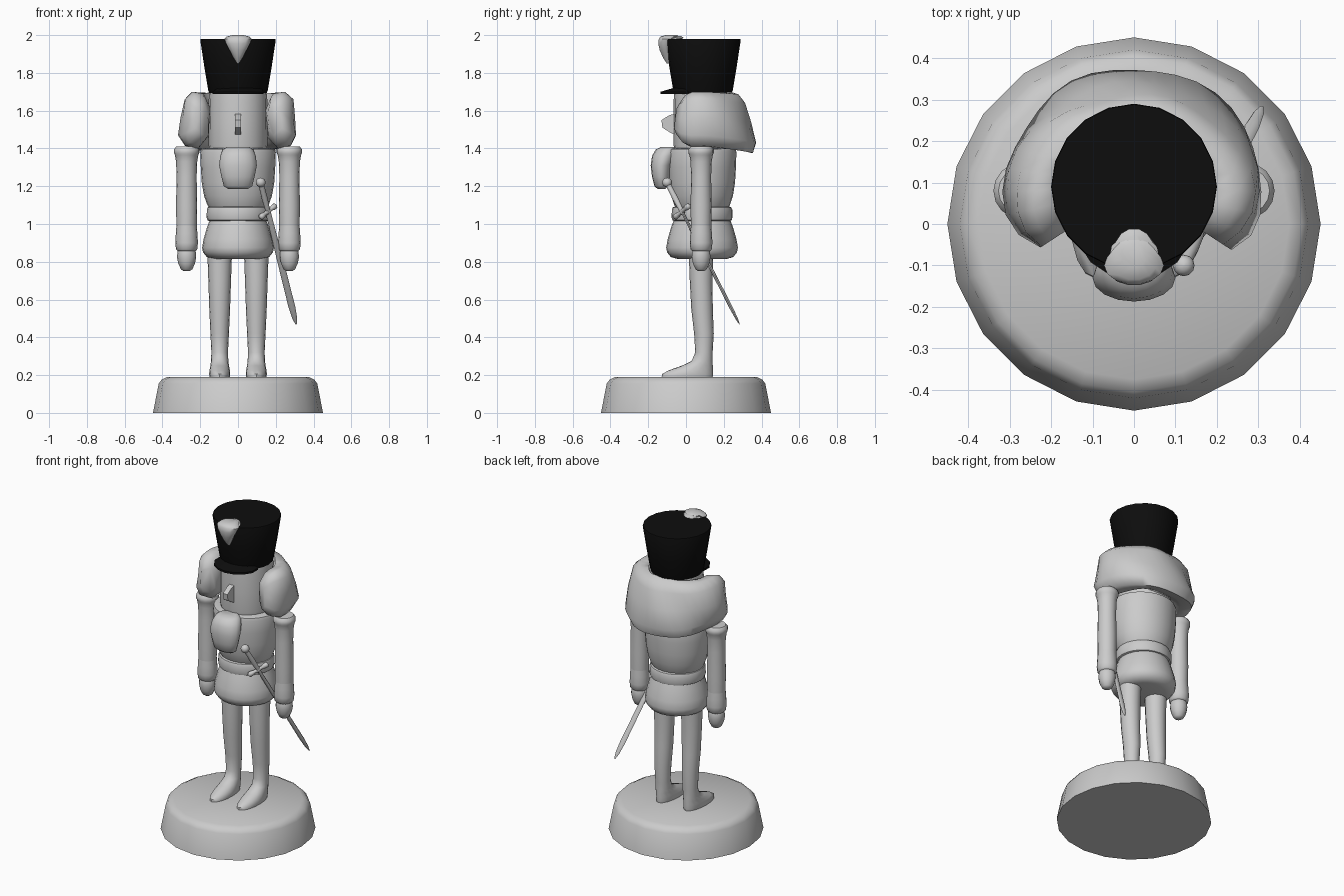
import bpy, bmesh, math
from mathutils import Vector


def material(name, v):
    m = bpy.data.materials.new(name)
    m.diffuse_color = (v, v, v, 1)
    return m


GREY = material("pale grey", 0.6)
BLACK = material("black", 0.004)
CY = 0.085  # body axis


def skin(name, rings, mat=GREY, angle=50):
    """Skin a list of equal-sized point rings and cap both ends."""
    bm = bmesh.new()
    vs = [[bm.verts.new(p) for p in ring] for ring in rings]
    n = len(vs[0])
    for a, b in zip(vs, vs[1:]):
        for i in range(n):
            j = (i + 1) % n
            bm.faces.new((a[i], a[j], b[j], b[i]))
    bm.faces.new(vs[0][::-1])
    bm.faces.new(vs[-1])
    bmesh.ops.recalc_face_normals(bm, faces=bm.faces)
    me = bpy.data.meshes.new(name)
    bm.to_mesh(me)
    bm.free()
    me.materials.append(mat)
    ob = bpy.data.objects.new(name, me)
    bpy.context.collection.objects.link(ob)
    bpy.ops.object.select_all(action='DESELECT')
    ob.select_set(True)
    bpy.context.view_layer.objects.active = ob
    bpy.ops.object.shade_smooth_by_angle(angle=math.radians(angle))
    return ob


def oval(c, rx, ry, n, u=Vector((1, 0, 0)), v=Vector((0, 1, 0))):
    return [Vector(c) + u * rx * math.cos(math.tau * i / n) + v * ry * math.sin(math.tau * i / n)
            for i in range(n)]


def stack(name, rows, n=20, mat=GREY, angle=50):
    """Horizontal ovals, each given as (x, y, z, rx, ry)."""
    return skin(name, [oval((x, y, z), rx, ry, n) for x, y, z, rx, ry in rows], mat, angle)


def lathe(name, profile, x=0, y=CY, n=20, mat=GREY, squash=1.0, angle=50):
    return stack(name, [(x, y, z, r, r * squash) for r, z in profile], n, mat, angle)


def rod(name, p, q, profile, n=10, flat=1.0, side=Vector((1, 0, 0))):
    """Tapered rod from p to q; profile is (fraction along, radius)."""
    p, q = Vector(p), Vector(q)
    d = (q - p).normalized()
    u = (side - d * side.dot(d)).normalized()
    v = d.cross(u)
    return skin(name, [oval(p.lerp(q, t), r, r * flat, n, u, v) for t, r in profile])


# Round stand
lathe("stand", [(0.45, 0), (0.42, 0.155), (0.405, 0.175), (0.375, 0.19)], y=0, angle=89)

# Skirt, belt, torso, head
lathe("skirt", [(0.13, 0.815), (0.165, 0.825), (0.185, 0.85), (0.19, 0.875), (0.182, 0.92),
                (0.165, 0.98), (0.15, 1.02)], n=24)
lathe("belt", [(0.15, 1.015), (0.162, 1.02), (0.166, 1.035), (0.165, 1.075), (0.16, 1.088),
               (0.148, 1.092)], n=24, squash=0.97)
lathe("torso", [(0.15, 1.08), (0.162, 1.1), (0.18, 1.15), (0.192, 1.22), (0.197, 1.3),
                (0.2, 1.38), (0.195, 1.396), (0.17, 1.402)], n=24, squash=0.91)
lathe("head", [(0.152, 1.395), (0.156, 1.42), (0.155, 1.54), (0.155, 1.66), (0.15, 1.71)], y=0.09)

# Nose wedge
skin("nose", [[(x, -0.04, 1.46), (x, -0.085, 1.485), (x, -0.125, 1.51), (x, -0.13, 1.55),
               (x, -0.09, 1.575), (x, -0.04, 1.59)] for x in (-0.016, 0.016)])

# Beard
stack("beard", [(0, -0.13, 1.185, 0.05, 0.02), (0, -0.13, 1.2, 0.075, 0.037),
                (0, -0.13, 1.25, 0.088, 0.05), (0, -0.13, 1.31, 0.1, 0.057),
                (0, -0.115, 1.36, 0.094, 0.065), (0, -0.1, 1.395, 0.08, 0.06),
                (0, -0.09, 1.408, 0.06, 0.04)], 16)

# Hair wrapping from one cheek round the back to the other
SIDE = [(0.155, 1.61), (0.185, 1.69), (0.245, 1.7), (0.288, 1.66), (0.305, 1.56),
        (0.312, 1.47), (0.28, 1.415), (0.21, 1.4), (0.16, 1.46)]
BACK = [(0.13, 1.62), (0.15, 1.7), (0.19, 1.685), (0.22, 1.64), (0.25, 1.54),
        (0.287, 1.43), (0.268, 1.375), (0.21, 1.395), (0.15, 1.42)]
rings = []
for k in range(25):
    deg = -33 + 246 * k / 24
    a = math.radians(deg)
    t = max(0, math.sin(a)) ** 1.2
    edge = min(k, 24 - k)
    shrink = (0.55, 0.88)[edge] if edge < 2 else 1
    ring = []
    for (r0, z0), (r1, z1) in zip(SIDE, BACK):
        r, z = r0 + (r1 - r0) * t, z0 + (z1 - z0) * t
        r, z = 0.23 + (r - 0.23) * shrink, 1.555 + (z - 1.555) * shrink
        r += 0.006 * math.sin(5 * a + 20 * z)
        ring.append((r * math.cos(a), 0.09 + r * math.sin(a), z))
    rings.append(ring)
skin("hair", rings, angle=70)

# Tall hat, peak and plume
lathe("hat", [(0.15, 1.69), (0.157, 1.705), (0.178, 1.83), (0.2, 1.975), (0.198, 1.98)],
      y=0.09, mat=BLACK)
peak = []
for k in range(9):
    a = math.radians(-150 + 120 * k / 8)
    reach = 0.155 + 0.07 * math.sin(math.pi * k / 8) ** 0.7
    peak.append([(r * math.cos(a), 0.09 + r * math.sin(a), z)
                 for r, z in ((0.14, 1.695), (reach, 1.688), (reach, 1.7), (0.14, 1.725))])
skin("hat_peak", peak, BLACK)
stack("plume", [(0, -0.09, 1.85, 0.005, 0.012), (0, -0.1, 1.88, 0.024, 0.022),
                (0, -0.108, 1.92, 0.045, 0.032), (0, -0.108, 1.955, 0.064, 0.04),
                (0, -0.1, 1.98, 0.072, 0.045), (0, -0.085, 1.993, 0.058, 0.05),
                (0, -0.075, 2.0, 0.03, 0.03)], 14)
stack("plume_tail", [(0, -0.08, 1.975, 0.068, 0.045), (0, -0.07, 1.985, 0.05, 0.06),
                     (0, -0.065, 1.995, 0.02, 0.04)], 14)

for s, tag in ((-1, "left"), (1, "right")):
    # Leg with foot
    x = 0.097 * s
    stack(tag + "_leg", [(x, 0.08, 0.84, 0.065, 0.065), (x, 0.08, 0.7, 0.06, 0.06),
                         (x, 0.085, 0.55, 0.055, 0.057), (x, 0.095, 0.42, 0.049, 0.052),
                         (x, 0.095, 0.32, 0.044, 0.046), (x, 0.085, 0.275, 0.046, 0.055),
                         (x, 0.06, 0.25, 0.049, 0.082), (x, 0.025, 0.225, 0.054, 0.117),
                         (x, 0.008, 0.205, 0.056, 0.135), (x, 0.006, 0.188, 0.053, 0.135)], 16)
    # Arm with shoulder cap and cuff
    x = 0.272 * s
    lathe(tag + "_arm", [(0.054, 0.985), (0.056, 1.1), (0.053, 1.25), (0.056, 1.33), (0.062, 1.365),
                         (0.067, 1.375), (0.067, 1.395), (0.055, 1.41)], x, 0.08, 16)
    lathe(tag + "_cuff", [(0.045, 0.855), (0.056, 0.865), (0.06, 0.9), (0.057, 0.95),
                          (0.054, 0.99)], x, 0.08, 16)
    lathe(tag + "_hand", [(0.015, 0.75), (0.03, 0.76), (0.044, 0.79), (0.051, 0.825),
                          (0.048, 0.855), (0.042, 0.87)], x, 0.08, 14)
    rod(tag + "_shoulder", (0.16 * s, 0.08, 1.32), (x, 0.08, 1.32), [(0, 0.055), (1, 0.045)], 12)

# Sword hung across the hip
top, tip = Vector((0.12, -0.1, 1.22)), Vector((0.308, 0.283, 0.47))
rod("sword_blade", top.lerp(tip, 0.2), tip,
    [(0, 0.014), (0.5, 0.017), (0.85, 0.018), (0.95, 0.013), (1, 0.004)], 8, 0.5)
rod("sword_grip", top, top.lerp(tip, 0.22), [(0, 0.014), (0.5, 0.016), (1, 0.012)])
lathe("sword_pommel", [(0.025 * math.sin(math.pi * k / 8) + 0.001, 1.22 - 0.025 * math.cos(math.pi * k / 8))
                       for k in range(9)], 0.12, -0.1, 12)
mid = top.lerp(tip, 0.205)
g = Vector((0.042, 0.04, 0.033))
rod("sword_guard", mid - g, mid + g,
    [(0, 0.008), (0.06, 0.016), (0.2, 0.015), (0.3, 0.01), (0.5, 0.014), (0.7, 0.01),
     (0.8, 0.015), (0.94, 0.016), (1, 0.008)])
